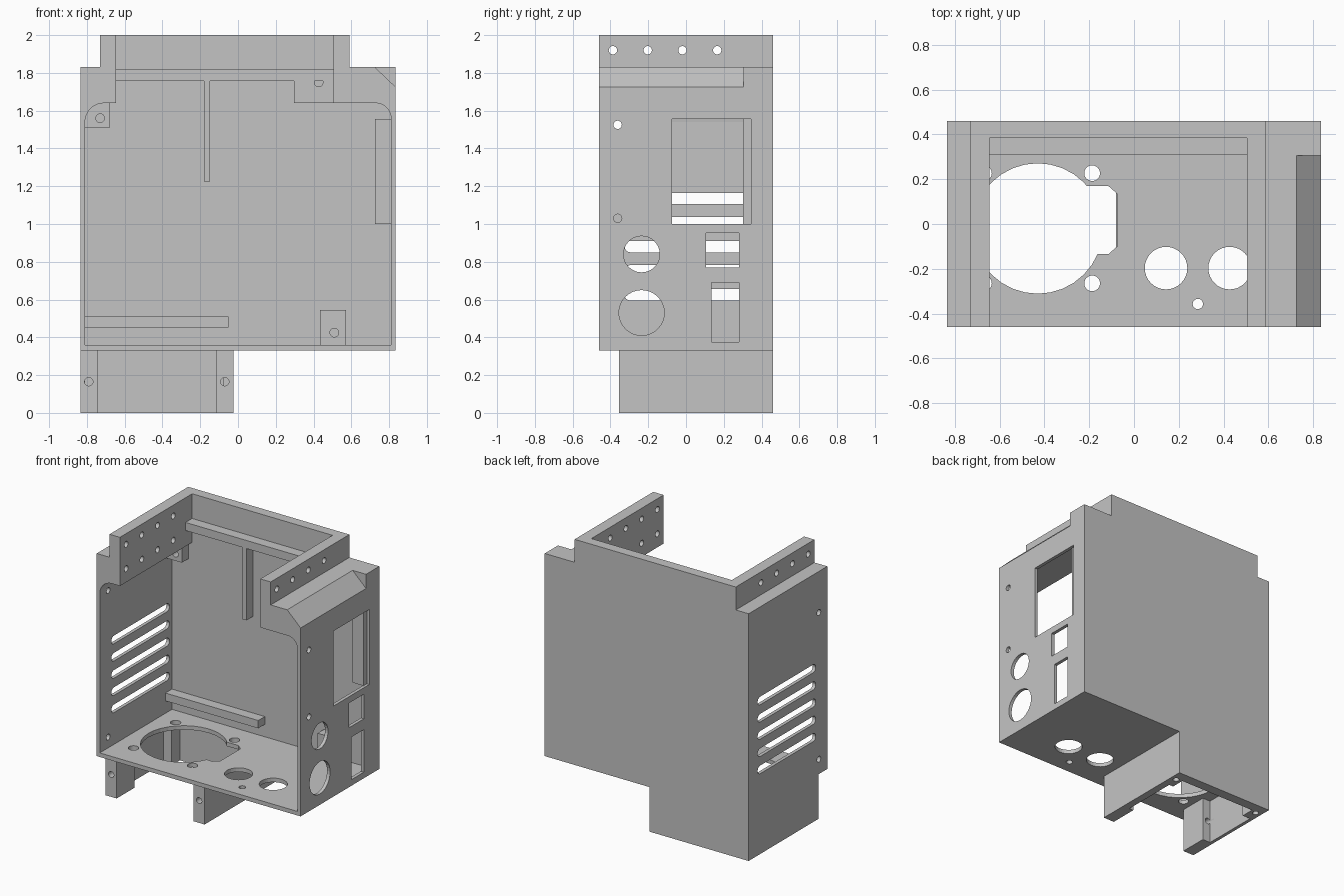
import bpy
import bmesh
from math import pi, cos, sin
from mathutils import Vector

cube = bpy.data.objects.get("Cube")
if cube:
    bpy.data.objects.remove(cube, do_unlink=True)

grey = bpy.data.materials.new("plain_grey")
grey.use_nodes = True
grey.diffuse_color = (0.55, 0.55, 0.55, 1)
grey.node_tree.nodes["Principled BSDF"].inputs["Base Color"].default_value = (0.55, 0.55, 0.55, 1)


def prism(name, outline, axis, lo, hi):
    """Extrude a 2D outline along an axis; outline uses the other two axes in order."""
    def place(p, d):
        c = list(p)
        c.insert(axis, d)
        return Vector(c)
    bm = bmesh.new()
    face = bm.faces.new([bm.verts.new(place(p, lo)) for p in outline])
    new = bmesh.ops.extrude_face_region(bm, geom=[face])["geom"]
    shift = place((0, 0), hi - lo)
    bmesh.ops.translate(bm, vec=shift, verts=[v for v in new if isinstance(v, bmesh.types.BMVert)])
    bmesh.ops.recalc_face_normals(bm, faces=bm.faces)
    mesh = bpy.data.meshes.new(name)
    bm.to_mesh(mesh)
    bm.free()
    mesh.materials.append(grey)
    obj = bpy.data.objects.new(name, mesh)
    bpy.context.collection.objects.link(obj)
    return obj


def box(name, x, y, z):
    return prism(name, [(x[0], y[0]), (x[1], y[0]), (x[1], y[1]), (x[0], y[1])], 2, *z)


def arc(cx, cy, r, start, end, n):
    return [(cx + r * cos(start + (end - start) * i / n),
             cy + r * sin(start + (end - start) * i / n)) for i in range(n + 1)]


def rod(cx, cy, r, axis, lo, hi):
    return prism("hole_cutter", arc(cx, cy, r, 0, 2 * pi, 32)[:-1], axis, lo, hi)


def combine(target, tool, operation="DIFFERENCE"):
    tool.hide_render = True
    mod = target.modifiers.new("combine", "BOOLEAN")
    mod.operation = operation
    mod.solver = "EXACT"
    mod.object = tool
    bpy.ops.object.select_all(action="DESELECT")
    bpy.context.view_layer.objects.active = target
    target.select_set(True)
    bpy.ops.object.modifier_apply(modifier=mod.name)
    bpy.data.objects.remove(tool, do_unlink=True)


# Stepped housing block and its lower duct
housing = prism("housing", [(-0.835, 0.33), (0.835, 0.33), (0.835, 1.83), (0.59, 1.83),
                            (0.59, 2), (-0.73, 2), (-0.73, 1.83), (-0.835, 1.83)], 1, -0.46, 0.46)
combine(housing, box("duct", (-0.835, -0.025), (-0.355, 0.46), (0, 0.345)), "UNION")

# Main cavity, open at the front and top, with rounded upper corners
cavity = [(-0.81, 0.36), (0.81, 0.36)]
cavity += arc(0.73, 1.56, 0.08, 0, pi / 2, 8)
cavity += [(0.505, 1.64), (0.505, 2.1), (-0.645, 2.1), (-0.645, 1.64)]
cavity += arc(-0.71, 1.54, 0.1, pi / 2, pi, 8)
combine(housing, prism("cavity_cutter", cavity, 1, -0.6, 0.385))

# Chamfer on the upper left edge
combine(housing, prism("chamfer_cutter", [(0.725, 1.83), (0.725, 1.9), (0.9, 1.9),
                                          (0.9, 1.725), (0.835, 1.725)], 1, -0.6, 0.305))

# Duct interior between the legs, with thinner walls behind the front tabs
combine(housing, box("duct_cutter", (-0.745, -0.115), (-0.5, 0.385), (-0.1, 0.33)))
combine(housing, box("duct_side_cutter", (-0.81, -0.08), (-0.145, 0.285), (-0.1, 0.33)))
for x in (-0.79, -0.07):
    combine(housing, rod(x, 0.165, 0.022, 1, -0.5, -0.1))
    combine(housing, rod(x, 0.37, 0.022, 2, -0.1, 0.12))

# Fan opening with a keyed side, and its screw holes
combine(housing, rod(-0.43, -0.02, 0.291, 2, 0.3, 0.4))
combine(housing, prism("key_cutter", [(-0.4, 0.17), (-0.115, 0.17), (-0.075, 0.135), (-0.075, -0.1),
                                      (-0.115, -0.135), (-0.4, -0.135)], 2, 0.3, 0.4))
for x in (-0.67, -0.187):
    for y in (-0.265, 0.227):
        combine(housing, rod(x, y, 0.035, 2, 0.3, 0.4))

# Cable holes in the floor
for x, y, r in ((0.143, -0.197, 0.095), (0.427, -0.197, 0.095), (0.285, -0.357, 0.023)):
    combine(housing, rod(x, y, r, 2, 0.3, 0.4))

# Ventilation slots with round ends in the right wall
for i in range(5):
    z = 0.625 + 0.1275 * i
    slot = arc(0.325, z, 0.03, -pi / 2, pi / 2, 8) + arc(-0.295, z, 0.03, pi / 2, 3 * pi / 2, 8)
    combine(housing, prism("slot_cutter", slot, 0, -0.9, -0.78))

# Openings in the left wall
for y, z in (((-0.075, 0.343), (1.0, 1.555)), ((0.105, 0.28), (0.77, 0.952)),
             ((0.135, 0.28), (0.375, 0.69))):
    combine(housing, box("window_cutter", (0.78, 0.9), y, z))
for z, r in ((0.84, 0.096), (0.53, 0.12)):
    combine(housing, rod(-0.235, z, r, 0, 0.78, 0.9))

# Cover screw holes near the front edge
for x, z in ((0.82, 1.525), (0.82, 1.03), (-0.82, 1.525), (-0.82, 0.44)):
    combine(housing, rod(-0.362, z, 0.022, 0, x - 0.05, x + 0.05))

# Two rows of mounting holes in the upper rails
for y in (-0.387, -0.203, -0.019, 0.165):
    for z, depth in ((1.92, 0.12), (1.74, 0.08)):
        combine(housing, rod(y, z, 0.022, 0, -0.645 - depth, -0.6))
        combine(housing, rod(y, z, 0.022, 0, 0.46, 0.505 + depth))

# Ribs on the inside of the back wall
ribs = {
    "upper_ledge": ((-0.65, 0.51), (1.757, 1.817)),
    "centre_rib": ((-0.18, -0.147), (1.225, 1.76)),
    "lower_rail": ((-0.815, -0.05), (0.452, 0.51)),
}
for name, (x, z) in ribs.items():
    box(name, x, (0.308, 0.39), z)
box("window_rib", (0.725, 0.815), (0.303, 0.345), (1.0, 1.555))

# Screw bosses on the back wall
bosses = {
    "upper_left_boss": ((0.297, 0.51), (1.64, 1.76), 0.427, 1.75),
    "upper_right_boss": ((-0.815, -0.677), (1.51, 1.65), -0.73, 1.56),
    "lower_left_boss": ((0.435, 0.573), (0.355, 0.545), 0.51, 0.425),
}
for name, (x, z, hx, hz) in bosses.items():
    boss = box(name, x, (0.31, 0.39), z)
    if name != "upper_left_boss":
        combine(boss, rod(hx, hz, 0.023, 1, 0.25, 0.37))
    else:
        combine(boss, box("boss_top", x, (0.31, 0.39), (1.7, 1.815)), "UNION")
        combine(boss, rod(hx, hz, 0.023, 1, 0.25, 0.37))
